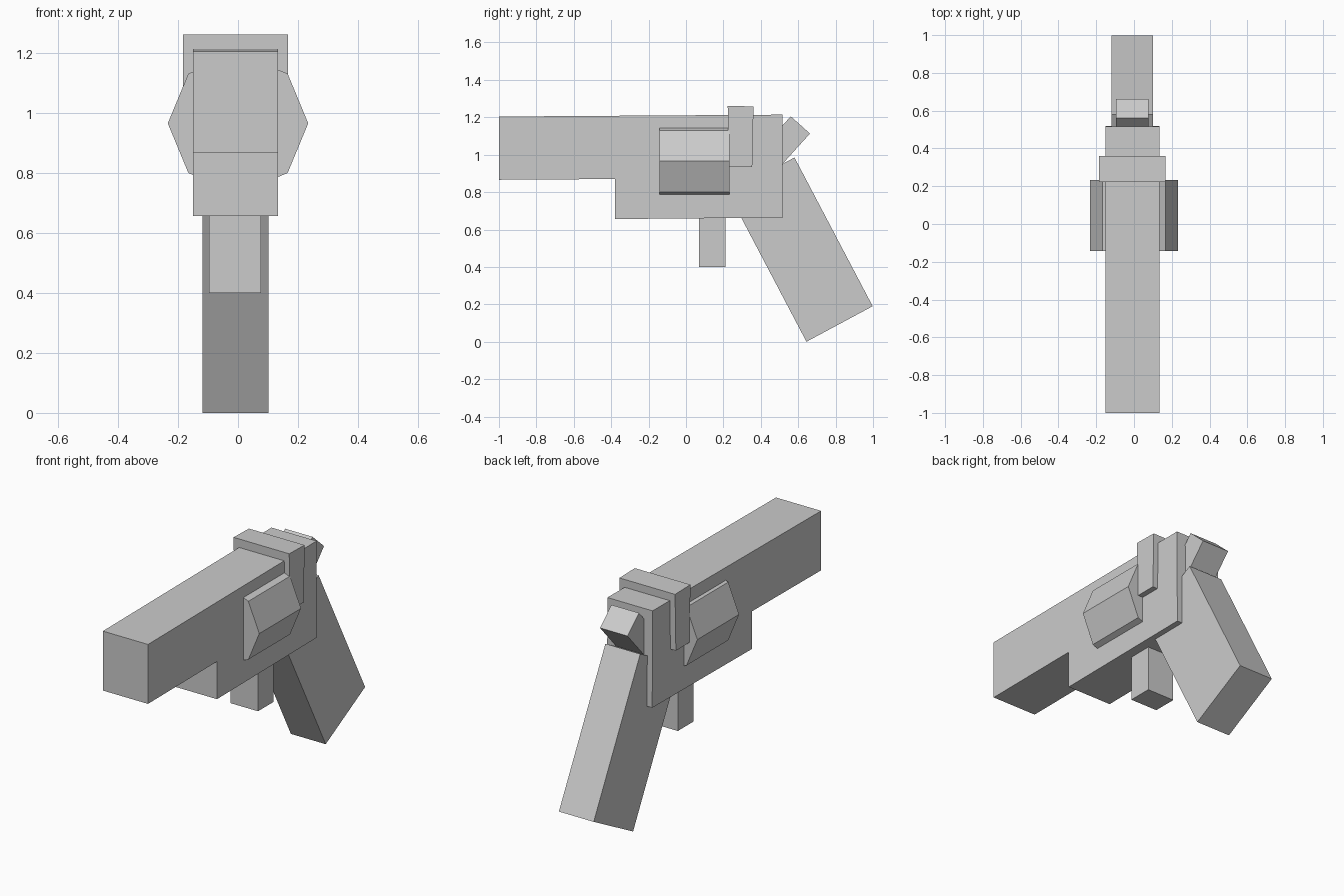
import bpy, bmesh, math

if "Cube" in bpy.data.objects:
    bpy.data.objects.remove(bpy.data.objects["Cube"])

grey = bpy.data.materials.new("grey")
grey.diffuse_color = (0.6, 0.6, 0.6, 1)
grey.use_nodes = True
grey.node_tree.nodes["Principled BSDF"].inputs["Base Color"].default_value = grey.diffuse_color


def finish(name, bm):
    bmesh.ops.recalc_face_normals(bm, faces=bm.faces)
    mesh = bpy.data.meshes.new(name)
    bm.to_mesh(mesh)
    bm.free()
    mesh.materials.append(grey)
    bpy.context.collection.objects.link(bpy.data.objects.new(name, mesh))


def prism(name, points, direction):
    """Extrude a flat outline of 3D points along a direction."""
    bm = bmesh.new()
    face = bm.faces.new([bm.verts.new(p) for p in points])
    ext = bmesh.ops.extrude_face_region(bm, geom=[face])
    verts = [g for g in ext["geom"] if isinstance(g, bmesh.types.BMVert)]
    bmesh.ops.translate(bm, verts=verts, vec=direction)
    finish(name, bm)


def side_profile(name, x0, x1, outline):
    """Extrude a (y, z) side outline from x0 to x1."""
    prism(name, [(x0, y, z) for y, z in outline], (x1 - x0, 0, 0))


def rect(y0, y1, z0, z1):
    return [(y0, z0), (y1, z0), (y1, z1), (y0, z1)]


# Barrel and frame in one L-shaped piece
side_profile("barrel_and_frame", -0.15, 0.134,
             [(-1, 1.204), (0.515, 1.214), (0.518, 0.664),
              (-0.38, 0.656), (-0.38, 0.87), (-1, 0.866)])

# Raised band behind the cylinder
side_profile("rear_band", -0.184, 0.166,
             [(0.223, 1.261), (0.361, 1.258), (0.354, 0.935), (0.23, 0.935)])

# Trigger, tilted hammer and slanted grip
side_profile("trigger", -0.096, 0.077, rect(0.07, 0.21, 0.4, 0.7))
side_profile("hammer", -0.096, 0.077,
             [(0.56, 1.205), (0.663, 1.113), (0.518, 0.953), (0.415, 1.045)])
side_profile("grip", -0.118, 0.101,
             [(0.644, 0), (0.998, 0.19), (0.58, 0.985), (0.226, 0.795)])

# Eight-sided cylinder lying along y
ring = [(0.234 * math.cos(i * math.pi / 4), -0.143,
         0.965 + 0.234 * math.sin(i * math.pi / 4)) for i in range(8)]
prism("cylinder", ring, (0, 0.375, 0))
